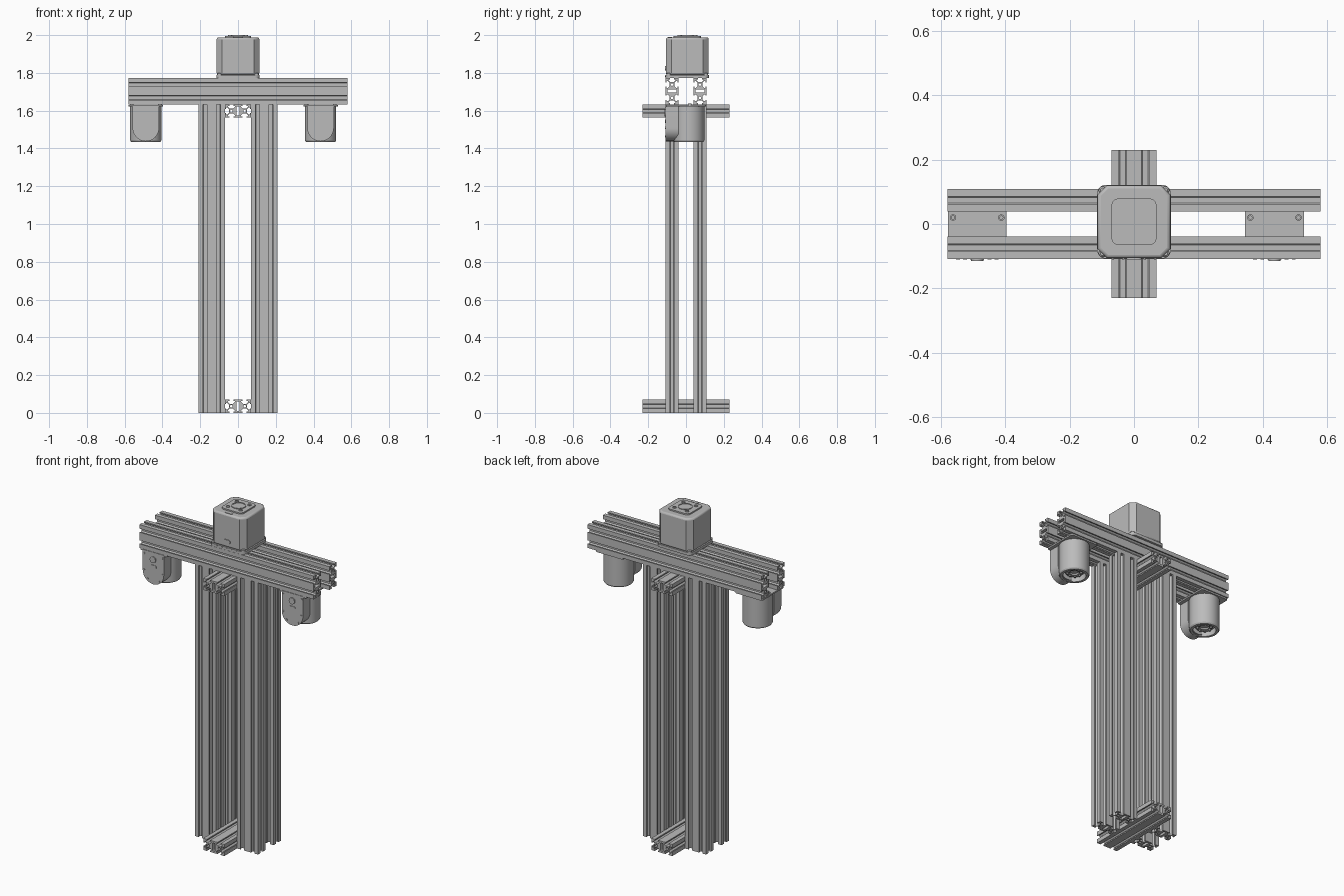
import bpy, bmesh
from math import pi, sin, cos
from mathutils import Matrix

if "Cube" in bpy.data.objects:
    bpy.data.objects.remove(bpy.data.objects["Cube"])

grey = bpy.data.materials.new("aluminium grey")
grey.use_nodes = True
colour = (0.5, 0.5, 0.5, 1)
grey.diffuse_color = colour
grey.node_tree.nodes["Principled BSDF"].inputs["Base Color"].default_value = colour


def finish(obj, bevel=0):
    """Material, optional bevel and smooth shading with sharp edges kept."""
    if not obj.data.materials:
        obj.data.materials.append(grey)
    if bevel:
        mod = obj.modifiers.new("bevel", "BEVEL")
        mod.width, mod.segments, mod.limit_method = bevel, 3, "ANGLE"
        mod.angle_limit = pi / 3
    bpy.ops.object.select_all(action="DESELECT")
    obj.select_set(True)
    bpy.context.view_layer.objects.active = obj
    bpy.ops.object.shade_smooth_by_angle()
    return obj


def mesh_object(name, bm, bevel=0):
    bmesh.ops.recalc_face_normals(bm, faces=bm.faces)
    mesh = bpy.data.meshes.new(name)
    bm.to_mesh(mesh)
    bm.free()
    obj = bpy.data.objects.new(name, mesh)
    bpy.context.collection.objects.link(obj)
    return finish(obj, bevel)


def prism(name, outline, axis, lo, hi, bevel=0):
    """Extrude a 2D outline along z or y."""
    place = {"z": lambda u, v, w: (u, v, w), "y": lambda u, v, w: (u, w, v)}[axis]
    bm = bmesh.new()
    face = bm.faces.new([bm.verts.new(place(u, v, lo)) for u, v in outline])
    new = bmesh.ops.extrude_face_region(bm, geom=[face])["geom"]
    move = place(0, 0, hi - lo)
    bmesh.ops.translate(bm, vec=move, verts=[e for e in new if isinstance(e, bmesh.types.BMVert)])
    return mesh_object(name, bm, bevel)


def lathe(name, profile, x, y, steps=48):
    bm = bmesh.new()
    verts = [bm.verts.new((r, 0, z)) for r, z in profile]
    edges = [bm.edges.new(pair) for pair in zip(verts, verts[1:])]
    bmesh.ops.spin(bm, geom=verts + edges, cent=(0, 0, 0), axis=(0, 0, 1), angle=2 * pi, steps=steps)
    bmesh.ops.remove_doubles(bm, verts=bm.verts, dist=0.0001)
    bmesh.ops.translate(bm, vec=(x, y, 0), verts=bm.verts)
    return mesh_object(name, bm)


def arc(cx, cy, r, start, end, n=8):
    return [(cx + r * cos(start + (end - start) * i / n), cy + r * sin(start + (end - start) * i / n))
            for i in range(n + 1)]


def circle(cx, cy, r, n=24):
    return arc(cx, cy, r, 0, 2 * pi, n)[:-1]


def rounded(cx, cy, hx, hy, r):
    """Rounded rectangle from half sizes."""
    pts = []
    for k, (sx, sy) in enumerate([(1, 1), (-1, 1), (-1, -1), (1, -1)]):
        pts += arc(cx + sx * (hx - r), cy + sy * (hy - r), r, k * pi / 2, (k + 1) * pi / 2)
    return pts


# Slotted double rail section, 0.14 x 0.07
HALF = [(0.011, 0), (0.011, 0.007), (0.018, 0.007), (0.018, 0.013), (0.009, 0.022)]
SLOT = [(-a, d) for a, d in HALF] + [(a, d) for a, d in reversed(HALF)]
W, H = 0.07, 0.035


def rail_outline():
    pts = [(-W, -H)]
    pts += [(c + a, -H + d) for c in (-H, H) for a, d in SLOT]
    pts += [(W, -H)] + [(W - d, a) for a, d in SLOT]
    return pts + [(-u, -v) for u, v in pts]


def rail(name, length, location, turn=Matrix()):
    curve = bpy.data.curves.new(name, "CURVE")
    curve.dimensions, curve.fill_mode, curve.extrude = "2D", "BOTH", length / 2
    loops = [rail_outline(), rounded(0, 0, 0.008, 0.024, 0.004),
             circle(-H, 0, 0.007, 16), circle(H, 0, 0.007, 16)]
    for loop in loops:
        spline = curve.splines.new("POLY")
        spline.points.add(len(loop) - 1)
        for p, (u, v) in zip(spline.points, loop):
            p.co = (u, v, 0, 1)
        spline.use_cyclic_u = True
    obj = bpy.data.objects.new(name, curve)
    bpy.context.collection.objects.link(obj)
    obj.matrix_world = Matrix.Translation(location) @ turn
    bpy.ops.object.select_all(action="DESELECT")
    obj.select_set(True)
    bpy.context.view_layer.objects.active = obj
    bpy.ops.object.convert(target="MESH")
    finish(bpy.context.view_layer.objects.active)


# Frame: four uprights, two top beams, two cross bars
along_x = Matrix.Rotation(pi / 2, 4, "Y")
along_y = Matrix.Rotation(pi / 2, 4, "X")
for depth, y in (("front", -0.074), ("back", 0.074)):
    rail(depth + "_top_beam", 1.16, (0, y, 1.703), along_x)
    for side, x in (("right", -0.139), ("left", 0.139)):
        rail(f"{depth}_{side}_upright", 1.633, (x, y, 0.8165), Matrix())
rail("lower_cross_bar", 0.46, (0, 0, H), along_y)
rail("upper_cross_bar", 0.46, (0, 0, 1.598), along_y)

# Top drive unit
MY = 0.007
prism("drive_flange", rounded(0, MY, 0.115, 0.115, 0.028), "z", 1.773, 1.79)
a, b = 0.113, 0.084
body = [(b, a), (-b, a), (-a, b), (-a, -b), (-b, -a), (b, -a), (a, -b), (a, b)]
prism("drive_body", [(u, v + MY) for u, v in body], "z", 1.79, 1.988, 0.01)
for i, (sx, sy) in enumerate([(1, 1), (-1, 1), (-1, -1), (1, -1)]):
    lathe(f"drive_flange_bolt_{i}", [(0, 1.8), (0.007, 1.8), (0.012, 1.796), (0.012, 1.785)],
          sx * 0.098, MY + sy * 0.098, 16)
    lathe(f"drive_cap_screw_{i}", [(0, 1.997), (0.005, 1.997), (0.005, 2.0), (0.011, 2.0), (0.011, 1.99)],
          sx * 0.042, MY + sy * 0.042, 16)
prism("drive_cap", rounded(0, MY, 0.07, 0.072, 0.022), "z", 1.985, 1.996)
lathe("drive_hub", [(0, 1.997), (0.035, 1.997), (0.035, 2.0), (0.04, 2.0), (0.04, 1.99)], 0, MY)
prism("drive_top_plug", rounded(0, -0.085, 0.024, 0.01, 0.0099), "z", 1.985, 1.991)
prism("drive_front_plug", rounded(0, 1.825, 0.024, 0.012, 0.0119), "y", -0.111, -0.1)
for i in range(5):
    prism(f"drive_rivet_{i}", circle((i - 2) * 0.033, 1.783, 0.004, 10), "y", -0.111, -0.1)

# Two hanging drive units under the beam
for side, x in (("right", -0.488), ("left", 0.437)):
    cy = 0.015
    lathe(side + "_unit_housing",
          [(0, 1.63), (0.083, 1.63), (0.083, 1.443), (0.078, 1.435), (0.063, 1.435), (0.063, 1.47),
           (0.048, 1.47), (0.048, 1.455), (0.025, 1.455), (0.025, 1.465), (0, 1.465)], x, cy, 64)
    for i in range(8):
        t = i * pi / 4
        lathe(f"{side}_unit_stud_{i}", [(0, 1.447), (0.006, 1.447), (0.006, 1.46)],
              x + 0.037 * cos(t), cy + 0.037 * sin(t), 12)
    face = [(x + 0.07, 1.63), (x - 0.07, 1.63)] + arc(x, 1.508, 0.07, pi, 2 * pi, 24)
    prism(side + "_unit_front", face, "y", -0.108, -0.04)
    prism(side + "_unit_mount", rounded(x, 0, 0.0915, 0.105, 0.01), "z", 1.622, 1.631)
    # front boss, plug and edge screws
    prism(side + "_unit_boss", circle(x, 1.587, 0.019), "y", -0.115, -0.1)
    prism(side + "_unit_plug", rounded(x, 1.545, 0.022, 0.009, 0.0089), "y", -0.111, -0.1)
    for i, (dx, z) in enumerate([(0.06, 1.61), (0.06, 1.51), (0.038, 1.463)]):
        for s in (-1, 1):
            prism(f"{side}_unit_screw_{i}_{s}", circle(x + s * dx, z, 0.006, 12), "y", -0.111, -0.1)
    # mount screws between the beams
    for s in (-1, 1):
        lathe(f"{side}_mount_screw_{s}",
              [(0, 1.633), (0.005, 1.633), (0.005, 1.638), (0.01, 1.638), (0.01, 1.628)], x + s * 0.075, 0.02, 16)
